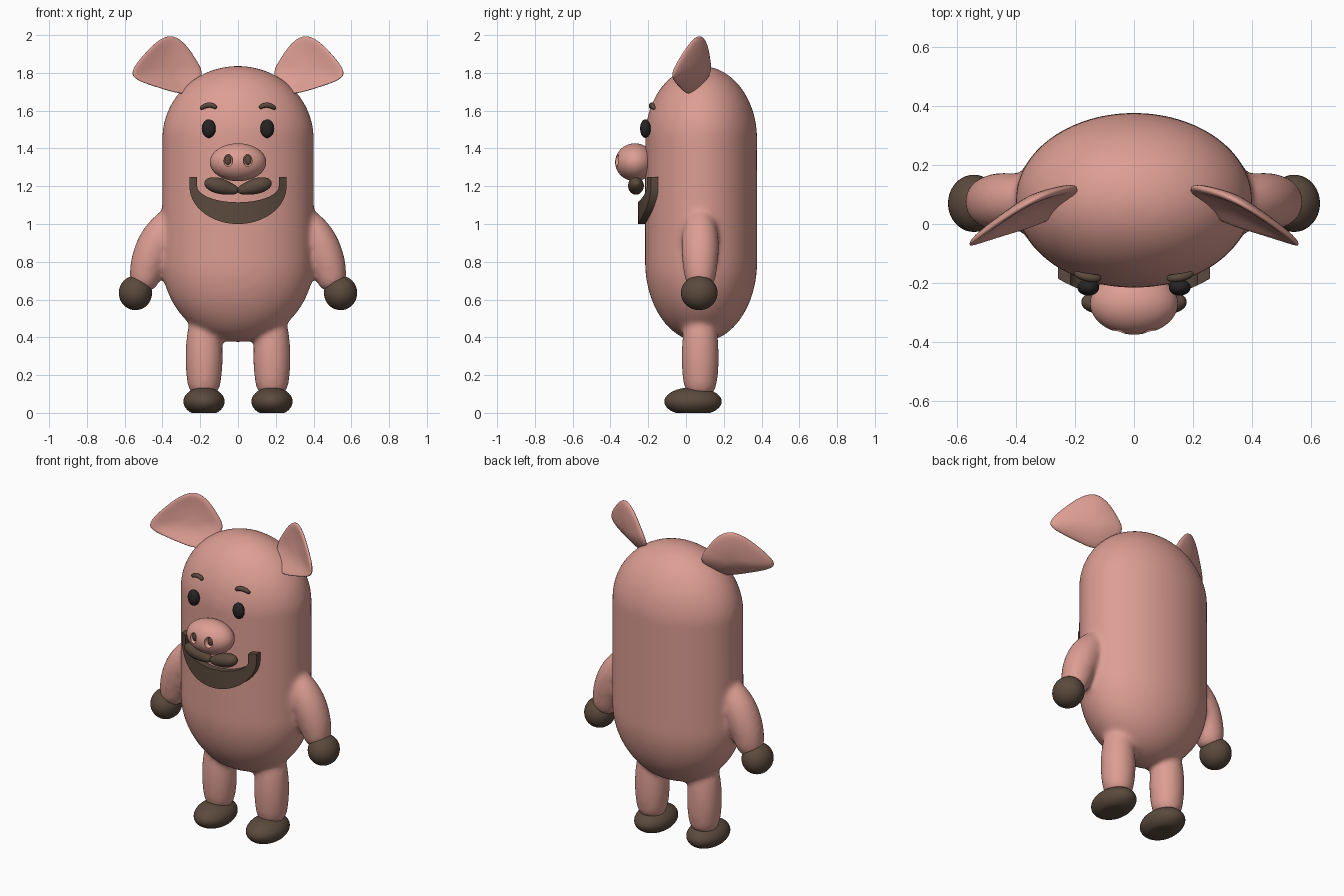
import bpy, bmesh, math
from mathutils import Vector

cube = bpy.data.objects.get("Cube")
if cube:
    bpy.data.objects.remove(cube, do_unlink=True)


def material(name, rgb):
    m = bpy.data.materials.new(name)
    m.use_nodes = True
    m.diffuse_color = (*rgb, 1)
    bsdf = m.node_tree.nodes["Principled BSDF"]
    bsdf.inputs["Base Color"].default_value = (*rgb, 1)
    bsdf.inputs["Roughness"].default_value = 0.7
    return m


PINK = material("pink skin", (0.72, 0.34, 0.29))
BROWN = material("dark brown", (0.105, 0.068, 0.047))
BLACK = material("eye black", (0.02, 0.017, 0.017))
SIDES = ((1, "left"), (-1, "right"))


def select(objs):
    bpy.ops.object.select_all(action='DESELECT')
    for o in objs:
        o.select_set(True)
    bpy.context.view_layer.objects.active = objs[0]


def bake(ob):
    # apply all modifiers
    select([ob])
    bpy.ops.object.convert(target='MESH')
    return ob


def finish(name, bm, mat, subsurf=0, angle=50):
    bmesh.ops.recalc_face_normals(bm, faces=bm.faces[:])
    me = bpy.data.meshes.new(name)
    bm.to_mesh(me)
    bm.free()
    me.materials.append(mat)
    ob = bpy.data.objects.new(name, me)
    bpy.context.collection.objects.link(ob)
    if subsurf:
        ob.modifiers.new("Subdivision", 'SUBSURF').levels = subsurf
        bake(ob)
    select([ob])
    bpy.ops.object.shade_smooth_by_angle(angle=math.radians(angle))
    return ob


def ellipsoid(name, centre, radii, mat, floor=None, segs=40):
    bm = bmesh.new()
    bmesh.ops.create_uvsphere(bm, u_segments=segs, v_segments=segs // 2, radius=1)
    for v in bm.verts:
        v.co = Vector(c + r * k for c, r, k in zip(centre, radii, v.co))
        if floor is not None:
            v.co.z = max(v.co.z, floor)
    return finish(name, bm, mat)


def tube(name, points, mat, side=1, n=12):
    # rounded tube through (x, y, z, radius) points
    bm = bmesh.new()
    path = [Vector((side * p[0], p[1], p[2])) for p in points]
    rings = []
    for i, p in enumerate(path):
        t = path[min(i + 1, len(path) - 1)] - path[max(i - 1, 0)]
        t.y = 0
        across = t.normalized().cross(Vector((0, 1, 0)))
        rings.append([])
        for k in range(n):
            a = math.tau * k / n
            offset = Vector((0, math.cos(a), 0)) + across * math.sin(a)
            rings[-1].append(bm.verts.new(p + offset * points[i][3]))
    for a, b in zip(rings, rings[1:]):
        for k in range(n):
            j = (k + 1) % n
            bm.faces.new((a[k], a[j], b[j], b[k]))
    bm.faces.new(rings[0])
    bm.faces.new(rings[-1])
    return finish(name, bm, mat, subsurf=2)


# Body: a stretched capsule with oval cross-section
bm = bmesh.new()
bmesh.ops.create_uvsphere(bm, u_segments=64, v_segments=40, radius=1)
for v in bm.verts:
    x, y, z = v.co
    v.co = (0.402 * x, 0.08 + 0.297 * y, 1.45 + 0.387 * z if z > 0.001 else 0.8 + 0.425 * z)
body = finish("body", bm, PINK)

# Arms and legs, blended into the body
arm = [(0.32, 0.075, 1.08, 0.05), (0.385, 0.075, 0.98, 0.098), (0.442, 0.075, 0.88, 0.108),
       (0.483, 0.075, 0.78, 0.097), (0.497, 0.075, 0.70, 0.085), (0.515, 0.075, 0.65, 0.06)]
leg = [(0.175, 0.075, 0.52, 0.08), (0.18, 0.075, 0.40, 0.1), (0.18, 0.075, 0.28, 0.106),
       (0.18, 0.075, 0.18, 0.098), (0.18, 0.075, 0.08, 0.08)]
parts = [body]
for s, side in SIDES:
    parts += [tube(side + "_arm", arm, PINK, s), tube(side + "_leg", leg, PINK, s)]
select(parts)
bpy.ops.object.join()
remesh = body.modifiers.new("Remesh", 'REMESH')
remesh.mode = 'VOXEL'
remesh.voxel_size = 0.014
remesh.use_smooth_shade = True
smooth = body.modifiers.new("Smooth", 'SMOOTH')
smooth.factor = 0.5
smooth.iterations = 14
bake(body)

# Hands and flat-soled feet
for s, side in SIDES:
    ellipsoid(side + "_hand", (s * 0.543, 0.07, 0.635), (0.088, 0.097, 0.091), BROWN)
    ellipsoid(side + "_foot", (s * 0.18, 0.037, 0.06), (0.109, 0.152, 0.076), BROWN, floor=0)

# Ears: cupped leaf shapes
outline = [(0.17, 1.79), (0.22, 1.87), (0.27, 1.95), (0.345, 2.01), (0.42, 1.98), (0.49, 1.91),
           (0.545, 1.845), (0.572, 1.79), (0.53, 1.755), (0.42, 1.72), (0.31, 1.685), (0.24, 1.69)]
ear_centre = Vector((0.36, 1.83))


def ear_plane(x, z):
    return 0.115 - 0.519 * (x - 0.2) + 0.18 * (z - 1.79) - 0.5 * max(0, 1.76 - z)


for s, side in SIDES:
    bm = bmesh.new()
    rims = []
    for base, cup in ((-0.012, 0.022), (0.014, 0.035)):
        rings = []
        for t in (1, 0.7, 0.35):
            ring = []
            for p in outline:
                q = ear_centre.lerp(Vector(p), t)
                y = ear_plane(*q) + base + cup * (1 - t * t)
                ring.append(bm.verts.new((s * q.x, y, q.y)))
            rings.append(ring)
        hub = bm.verts.new((s * ear_centre.x, ear_plane(*ear_centre) + base + cup, ear_centre.y))
        n = len(outline)
        for k in range(n):
            j = (k + 1) % n
            for a, b in zip(rings, rings[1:]):
                bm.faces.new((a[k], a[j], b[j], b[k]))
            bm.faces.new((rings[-1][k], rings[-1][j], hub))
        rims.append(rings[0])
    for k in range(n):
        j = (k + 1) % n
        bm.faces.new((rims[0][k], rims[0][j], rims[1][j], rims[1][k]))
    finish(side + "_ear", bm, PINK, subsurf=2, angle=80)

# Snout with hollowed nostrils
snout = ellipsoid("snout", (0, -0.27, 1.327), (0.149, 0.105, 0.1), PINK, segs=64)
for s, side in SIDES:
    cutter = ellipsoid("cutter", (s * 0.053, -0.372, 1.337), (0.025, 0.03, 0.035), PINK)
    cut = snout.modifiers.new("Nostril", 'BOOLEAN')
    cut.operation = 'DIFFERENCE'
    cut.object = cutter
    bake(snout)
    bpy.data.objects.remove(cutter, do_unlink=True)
    ellipsoid(side + "_nostril", (s * 0.053, -0.345, 1.337), (0.018, 0.013, 0.027), BROWN, segs=24)
select([snout])
bpy.ops.object.shade_smooth_by_angle(angle=math.radians(35))

# Eyes, eyebrows and moustache
brow = [(0.112, -0.184, 1.613, 0.01), (0.13, -0.184, 1.627, 0.014), (0.155, -0.182, 1.631, 0.015),
        (0.18, -0.176, 1.624, 0.014), (0.202, -0.168, 1.608, 0.01)]
whisker = [(-0.005, -0.265, 1.175, 0.018), (0.04, -0.265, 1.185, 0.034), (0.09, -0.265, 1.2, 0.046),
           (0.14, -0.265, 1.212, 0.042), (0.18, -0.265, 1.222, 0.018)]
for s, side in SIDES:
    ellipsoid(side + "_eye", (s * 0.155, -0.215, 1.505), (0.037, 0.028, 0.049), BLACK)
    tube(side + "_eyebrow", brow, BROWN, s)
    tube(side + "_moustache", whisker, BROWN, s)

# Beard: crescent band wrapped on the front of the body
bm = bmesh.new()
arc = [math.pi * i / 40 for i in range(41)]


def beard_edge(rx, rz):
    pts = [(rx * math.cos(a), 1.2 - rz * math.sin(a)) for a in arc]
    return [(rx, 1.25)] + pts + [(-rx, 1.25)]


sections = []
for outer, inner in zip(beard_edge(0.257, 0.2), beard_edge(0.216, 0.085)):
    loop = []
    for (x, z), lift in ((outer, 0.037), (inner, 0.037), (inner, -0.02), (outer, -0.02)):
        y = 0.08 - 0.297 * math.sqrt(1 - (x / 0.402) ** 2) - lift
        loop.append(bm.verts.new((x, y, z)))
    sections.append(loop)
for a, b in zip(sections, sections[1:]):
    for k in range(4):
        j = (k + 1) % 4
        bm.faces.new((a[k], a[j], b[j], b[k]))
bm.faces.new(sections[0])
bm.faces.new(sections[-1])
finish("beard", bm, BROWN, angle=40)
